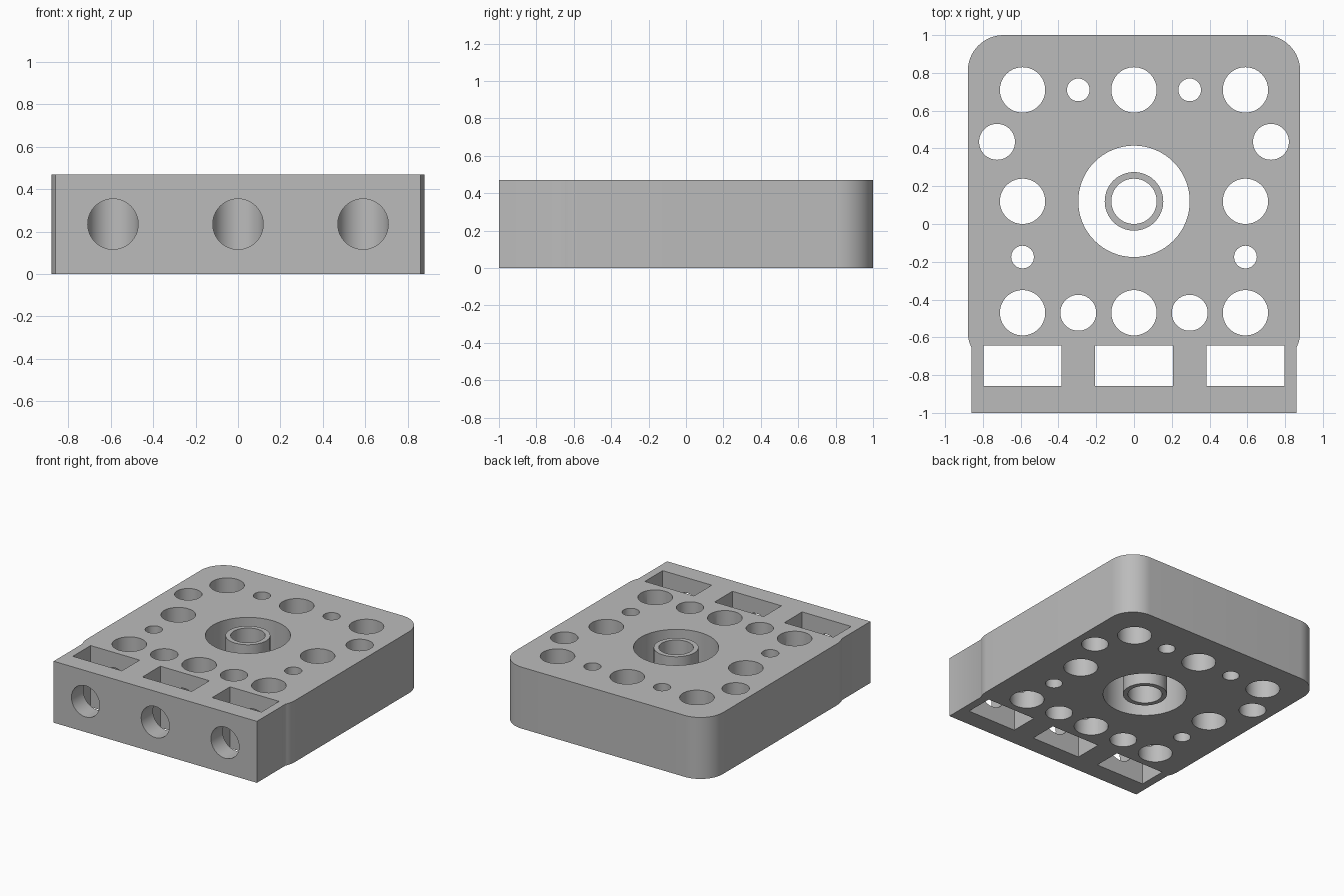
import bpy, bmesh
from math import radians, sin, cos, pi

cube = bpy.data.objects.get("Cube")
if cube:
    bpy.data.objects.remove(cube, do_unlink=True)

H = 0.47          # block height
R = 0.19          # corner radius
PITCH = 0.59      # hole column spacing

grey = bpy.data.materials.new("neutral grey")
grey.use_nodes = True
colour = (0.5, 0.5, 0.5, 1)
grey.diffuse_color = colour
grey.node_tree.nodes["Principled BSDF"].inputs["Base Color"].default_value = colour


def activate(obj):
    bpy.ops.object.select_all(action='DESELECT')
    obj.select_set(True)
    bpy.context.view_layer.objects.active = obj


def prism(name, outline):
    """Extrude a counter-clockwise outline to the block height."""
    bm = bmesh.new()
    base = bm.faces.new([bm.verts.new((x, y, 0)) for x, y in outline])
    top = bmesh.ops.extrude_face_region(bm, geom=[base])["geom"]
    bmesh.ops.translate(bm, vec=(0, 0, H),
                        verts=[g for g in top if isinstance(g, bmesh.types.BMVert)])
    bmesh.ops.recalc_face_normals(bm, faces=bm.faces)
    mesh = bpy.data.meshes.new(name)
    bm.to_mesh(mesh)
    bm.free()
    obj = bpy.data.objects.new(name, mesh)
    bpy.context.collection.objects.link(obj)
    mesh.materials.append(grey)
    return obj


def cylinder(name, r, loc, depth, rot=(0, 0, 0)):
    bpy.ops.mesh.primitive_cylinder_add(vertices=64, radius=r, depth=depth,
                                        location=loc, rotation=rot)
    obj = bpy.context.object
    obj.name = name
    obj.data.materials.append(grey)
    return obj


def cut(target, cutter):
    """Subtract the cutter, then delete it."""
    cutter.hide_render = True
    mod = target.modifiers.new("cut", 'BOOLEAN')
    mod.operation = 'DIFFERENCE'
    mod.solver = 'EXACT'
    mod.object = cutter
    activate(target)
    bpy.ops.object.modifier_apply(modifier=mod.name)
    bpy.data.objects.remove(cutter, do_unlink=True)


def drill(target, x, y, r):
    cut(target, cylinder("drill", r, (x, y, H / 2), H * 2))


def arc(cx, cy, start, end, n=16):
    angles = [radians(start + (end - start) * i / n) for i in range(n + 1)]
    return [(cx + R * cos(a), cy + R * sin(a)) for a in angles]


# Block: rounded back corners, small shoulders, narrower front strip
half = [(0.86, -1)] + arc(0.88 - R, -0.57, -26.5, 0, 8) + arc(0.88 - R, 1 - R, 0, 90)
block = prism("block", half + [(-x, y) for x, y in reversed(half)])

# Vertical holes: large, medium and small
for x in (-PITCH, 0, PITCH):
    drill(block, x, 0.71, 0.12)
    drill(block, x, -0.47, 0.12)
for s in (-1, 1):
    drill(block, s * PITCH, 0.12, 0.12)
    drill(block, s * 0.725, 0.435, 0.095)
    drill(block, s * PITCH / 2, -0.47, 0.095)
    drill(block, s * PITCH / 2, 0.71, 0.06)
    drill(block, s * PITCH, -0.175, 0.06)
drill(block, 0, 0.12, 0.295)

# Front slots, and the horizontal bores that run into the front hole row
for x in (-PITCH, 0, PITCH):
    bpy.ops.mesh.primitive_cube_add(size=1, location=(x, -0.75, H / 2))
    slot = bpy.context.object
    slot.scale = (0.415, 0.215, 1)
    bpy.context.view_layer.update()
    cut(block, slot)
    cut(block, cylinder("bore", 0.119, (x, -0.785, H / 2), 0.63, (pi / 2, 0, 0)))

# Free-standing tube in the central opening
tube = cylinder("centre_tube", 0.155, (0, 0.12, H / 2), H)
drill(tube, 0, 0.12, 0.12)

for obj in (block, tube):
    obj.data.materials.clear()
    obj.data.materials.append(grey)
    for p in obj.data.polygons:
        p.material_index = 0
    activate(obj)
    bpy.ops.object.shade_smooth_by_angle(angle=radians(30))
